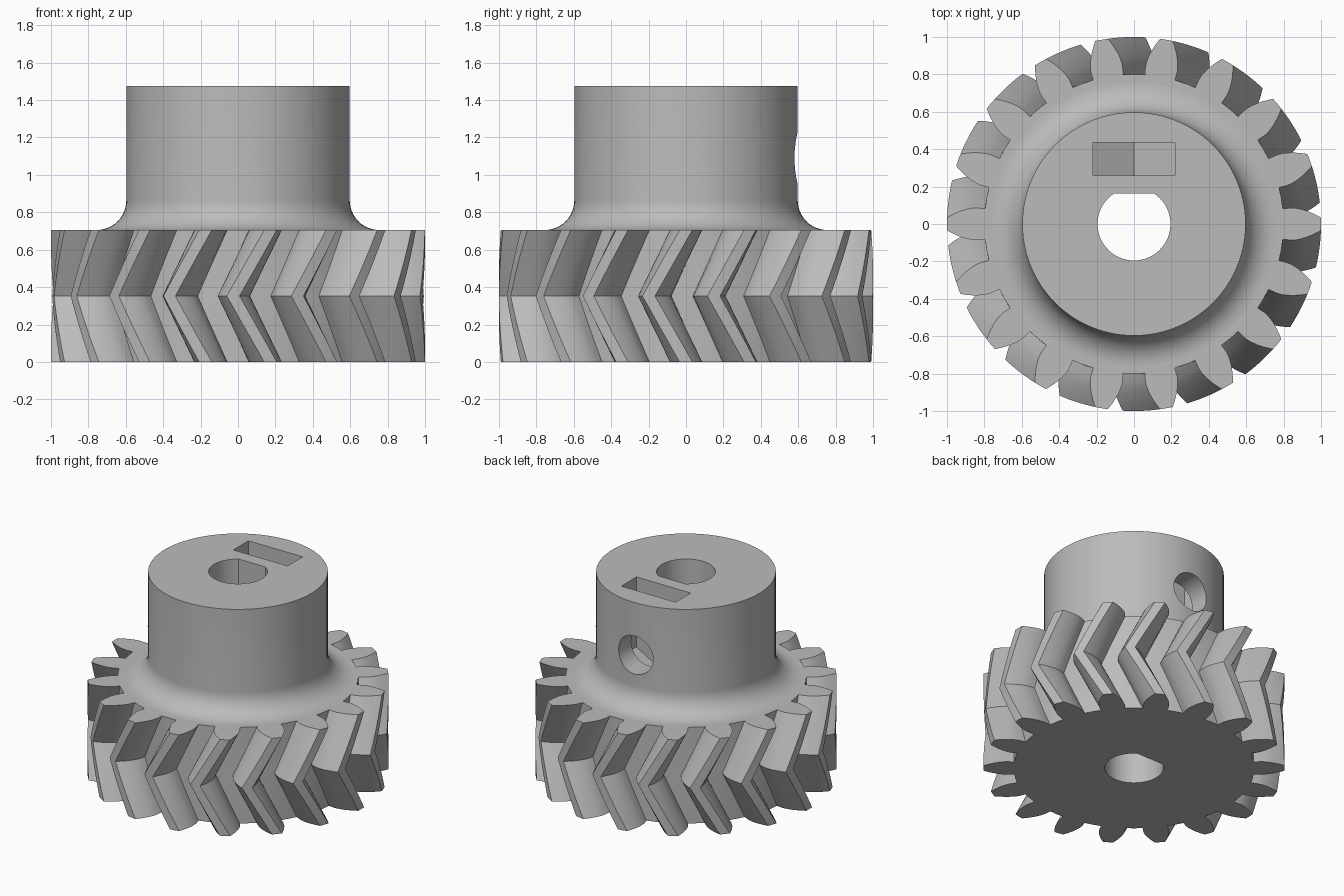
import bpy, bmesh
from math import sin, cos, tan, acos, pi, radians, sqrt
from mathutils import Vector

cube = bpy.data.objects.get("Cube")
if cube:
    bpy.data.objects.remove(cube, do_unlink=True)

# Gear and hub dimensions
TEETH, ROOT_R, PITCH_R, TIP_R = 18, 0.8, 0.9, 1.0
PRESSURE, TWIST = radians(20), radians(11.5)
GEAR_H, HUB_TOP, HUB_R, FILLET = 0.705, 1.475, 0.597, 0.16
SCREW_Z = 1.09

grey = bpy.data.materials.new("plain grey")
grey.use_nodes = True
colour = (0.5, 0.5, 0.5, 1)
grey.diffuse_color = colour
grey.node_tree.nodes["Principled BSDF"].inputs["Base Color"].default_value = colour


def loft(name, rings):
    """Skin a stack of closed rings and cap both ends."""
    bm = bmesh.new()
    loops = [[bm.verts.new(p) for p in ring] for ring in rings]
    for low, high in zip(loops, loops[1:]):
        n = len(low)
        for i in range(n):
            j = (i + 1) % n
            bm.faces.new((low[i], low[j], high[j], high[i]))
    bm.faces.new(loops[0][::-1])
    bm.faces.new(loops[-1])
    bmesh.ops.recalc_face_normals(bm, faces=bm.faces)
    mesh = bpy.data.meshes.new(name)
    bm.to_mesh(mesh)
    bm.free()
    mesh.materials.append(grey)
    obj = bpy.data.objects.new(name, mesh)
    bpy.context.collection.objects.link(obj)
    return obj


def circle(r, z, n=96):
    return [Vector((r * cos(2 * pi * i / n), r * sin(2 * pi * i / n), z)) for i in range(n)]


def involute(r, base):
    a = acos(min(1, base / r))
    return tan(a) - a


def gear_outline():
    """Polar outline (radius, angle) with involute flanks and radial roots."""
    base = PITCH_R * cos(PRESSURE)
    at_base = pi / TEETH / 2 + involute(PITCH_R, base)
    steps = 6
    radii = [ROOT_R] + [base + (TIP_R - base) * i / steps for i in range(steps + 1)]
    flank = [(r, at_base - (involute(r, base) if r > base else 0)) for r in radii]
    tooth = [(r, -a) for r, a in flank] + [(TIP_R, 0)] + [(r, a) for r, a in flank[::-1]]
    tooth.append((ROOT_R, pi / TEETH))
    return [(r, a + 2 * pi * t / TEETH) for t in range(TEETH) for r, a in tooth]


# Herringbone gear: the outline turns back at mid height
outline = gear_outline()
slices = 12
rings = []
for s in range(slices + 1):
    f = s / slices
    turn = TWIST * (abs(2 * f - 1) - 1)
    rings.append([Vector((r * cos(a + turn), r * sin(a + turn), GEAR_H * f)) for r, a in outline])
gear = loft("herringbone_gear", rings)

# Hub with a flared foot that sinks into the gear
hub_rings = [circle(HUB_R + FILLET, GEAR_H - 0.1)]
for i in range(13):
    a = pi / 2 * i / 12
    hub_rings.append(circle(HUB_R + FILLET * (1 - sin(a)), GEAR_H + FILLET * (1 - cos(a))))
hub_rings.append(circle(HUB_R, HUB_TOP))
hub = loft("hub", hub_rings)

# Shaft bore with one flat side
BORE_R, FLAT_Y = 0.195, 0.162
start = acos(FLAT_Y / BORE_R)
arc = [pi / 2 + start + (2 * pi - 2 * start) * i / 48 for i in range(49)]
bore = loft("bore_cutter", [[Vector((BORE_R * cos(a), BORE_R * sin(a), z)) for a in arc] for z in (-0.5, 2)])

# Nut trap: slot open at the top with a pointed hexagonal bottom
half = 0.22
point = 2 * half / sqrt(3)
slot = [(-half, 2), (half, 2), (half, SCREW_Z - point / 2), (0, SCREW_Z - point), (-half, SCREW_Z - point / 2)]
nut_trap = loft("nut_trap_cutter", [[Vector((x, y, z)) for x, z in slot] for y in (0.26, 0.435)])

# Set screw hole from the back of the hub into the bore
screw_hole = loft("screw_hole_cutter", [
    [Vector((p.x, y, SCREW_Z + p.y)) for p in circle(0.14, 0, 48)] for y in (0.05, 0.9)])


def combine(target, other, operation):
    bpy.context.view_layer.objects.active = target
    mod = target.modifiers.new(other.name, 'BOOLEAN')
    mod.operation = operation
    mod.solver = 'EXACT'
    mod.object = other
    bpy.ops.object.modifier_apply(modifier=mod.name)


for part, cutters in ((gear, (bore,)), (hub, (bore, nut_trap, screw_hole))):
    for cutter in cutters:
        combine(part, cutter, 'DIFFERENCE')
for cutter in (bore, nut_trap, screw_hole):
    bpy.data.objects.remove(cutter, do_unlink=True)

# Smooth curved walls, sharp edges kept
for part in (gear, hub):
    bpy.ops.object.select_all(action='DESELECT')
    part.select_set(True)
    bpy.context.view_layer.objects.active = part
    bpy.ops.object.shade_smooth_by_angle(angle=radians(30))
